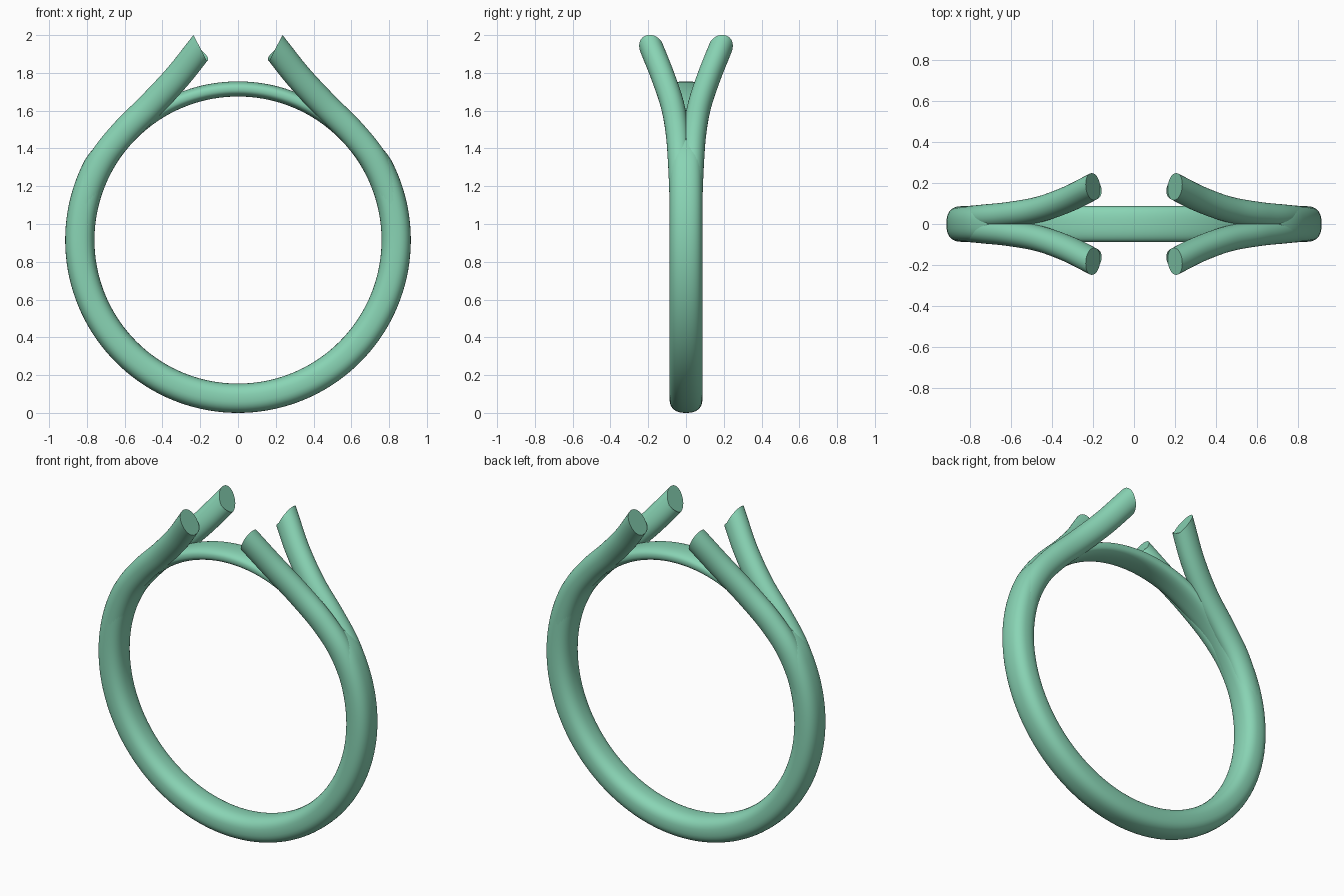
import bpy, bmesh
from math import sin, cos, pi, copysign
from mathutils import Vector

if "Cube" in bpy.data.objects:
    bpy.data.objects.remove(bpy.data.objects["Cube"])

mat = bpy.data.materials.new("mint")
mat.diffuse_color = (0.25, 0.66, 0.46, 1)
mat.use_nodes = True
mat.node_tree.nodes["Principled BSDF"].inputs["Base Color"].default_value = mat.diffuse_color
CZ, INNER = 0.915, 0.76      # band centre height and finger-hole radius
SEG = 36


def section(c, t, wide, thick, power):
    """Rounded cross-section: 'wide' runs along y, 'thick' across the path."""
    side = Vector((0, 1, 0))
    side = (side - t * side.dot(t)).normalized()
    up = t.cross(side)
    pts = []
    for i in range(SEG):
        a = 2 * pi * i / SEG
        u, v = cos(a), sin(a)
        u = copysign(abs(u) ** (2 / power), u)
        v = copysign(abs(v) ** (2 / power), v)
        pts.append(c + side * (wide * u) + up * (thick * v))
    return pts


def skin(name, rings, closed):
    bm = bmesh.new()
    loops = [[bm.verts.new(p) for p in r] for r in rings]
    pairs = list(zip(loops, loops[1:]))
    if closed:
        pairs.append((loops[-1], loops[0]))
    for a, b in pairs:
        for i in range(SEG):
            j = (i + 1) % SEG
            bm.faces.new((a[i], a[j], b[j], b[i]))
    if not closed:
        bm.faces.new(loops[0][::-1])
        bm.faces.new(loops[-1])
    bmesh.ops.recalc_face_normals(bm, faces=bm.faces)
    me = bpy.data.meshes.new(name)
    bm.to_mesh(me)
    bm.free()
    ob = bpy.data.objects.new(name, me)
    bpy.context.collection.objects.link(ob)
    me.materials.append(mat)
    bpy.context.view_layer.objects.active = ob
    ob.select_set(True)
    bpy.ops.object.shade_smooth_by_angle(angle=0.7)
    ob.select_set(False)
    return ob


def catmull(p, steps):
    p = [2 * p[0] - p[1]] + p + [2 * p[-1] - p[-2]]
    out = []
    for i in range(1, len(p) - 2):
        a, b, c, d = p[i - 1:i + 3]
        for s in range(steps):
            t = s / steps
            out.append(0.5 * (2 * b + (c - a) * t + (2 * a - 5 * b + 4 * c - d) * t * t
                              + (3 * b - a - 3 * c + d) * t ** 3))
    return out + [p[-2]]


# Band: constant inner radius, thinning into a flat bridge at the top
rings = []
N = 144
for k in range(N):
    a = 2 * pi * k / N
    f = min(1, max(0, (sin(a) - 0.45) / 0.4))
    f = f * f * (3 - 2 * f)
    th = 0.155 + (0.08 - 0.155) * f
    r = INNER + th / 2
    rings.append(section(Vector((r * cos(a), 0, CZ + r * sin(a))),
                         Vector((-sin(a), 0, cos(a))), 0.087, th / 2, 2.5))
skin("band", rings, True)

# Prong: tube leaving the band and spreading outward, mirrored to four
path = catmull([Vector(p) for p in (
    (0.815, 0.015, 0.70), (0.835, 0.022, 0.95), (0.802, 0.026, 1.15),
    (0.722, 0.034, 1.335), (0.605, 0.046, 1.485), (0.46, 0.072, 1.63),
    (0.32, 0.122, 1.78), (0.20, 0.182, 1.931))], 8)
rings = []
for i, c in enumerate(path):
    t = (path[min(i + 1, len(path) - 1)] - path[max(i - 1, 0)]).normalized()
    g = min(1, i / 12)
    rings.append(section(c, t, 0.05 + 0.012 * g, 0.06 + 0.011 * g, 2.1))
# Slanted end cut
n = Vector((-0.89, 0, 0.45))
rings[-1] = [p + t * ((path[-1] - p).dot(n) / t.dot(n)) for p in rings[-1]]
prongs = skin("prongs", rings, False)
m = prongs.modifiers.new("mirror", 'MIRROR')
m.use_axis = (True, True, False)
m.use_clip = False
m.use_mirror_merge = False
